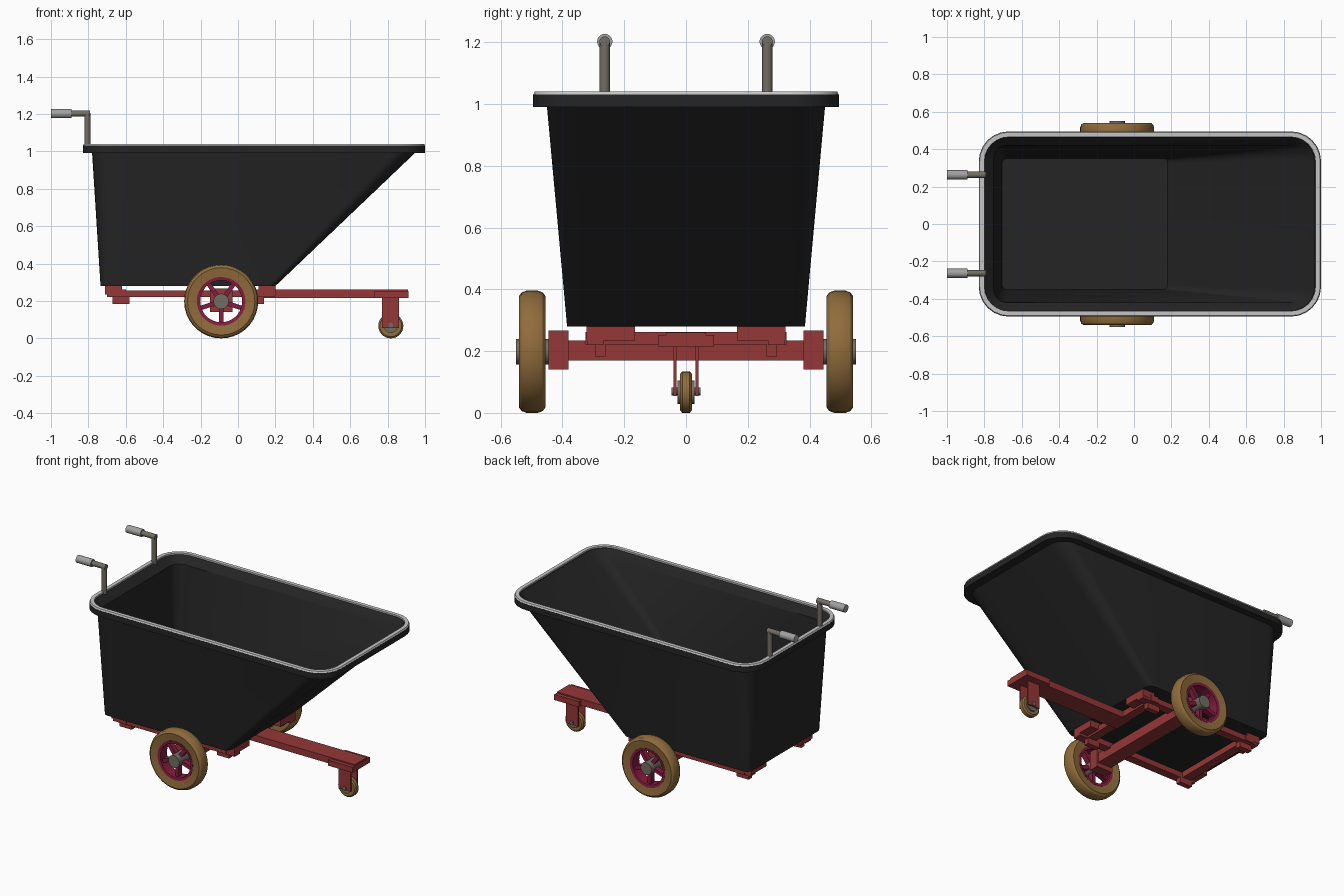
import bpy, bmesh, math
from mathutils import Matrix, Vector

if "Cube" in bpy.data.objects:
    bpy.data.objects.remove(bpy.data.objects["Cube"])


def mat(name, rgb):
    m = bpy.data.materials.new(name)
    m.diffuse_color = (*rgb, 1)
    m.use_nodes = True
    m.node_tree.nodes["Principled BSDF"].inputs["Base Color"].default_value = m.diffuse_color
    return m


BLACK = mat("black plastic", (0.018, 0.018, 0.018))
RIM = mat("light grey trim", (0.56, 0.56, 0.56))
RED = mat("red steel", (0.30, 0.038, 0.038))
CRIMSON = mat("crimson wheel rim", (0.24, 0.012, 0.05))
TAN = mat("tan rubber", (0.28, 0.15, 0.045))
STEEL = mat("warm grey steel", (0.17, 0.155, 0.125))
GRIP = mat("grey grip", (0.36, 0.36, 0.35))


def finish(name, bm, *mats, smooth=True):
    bmesh.ops.recalc_face_normals(bm, faces=bm.faces)
    me = bpy.data.meshes.new(name)
    bm.to_mesh(me)
    bm.free()
    for m in mats:
        me.materials.append(m)
    ob = bpy.data.objects.new(name, me)
    bpy.context.collection.objects.link(ob)
    if smooth:
        bpy.ops.object.select_all(action='DESELECT')
        ob.select_set(True)
        bpy.context.view_layer.objects.active = ob
        bpy.ops.object.shade_smooth_by_angle(angle=math.radians(32))
    return ob


def box(name, x, y, z, m=RED):
    bm = bmesh.new()
    bmesh.ops.create_cube(bm, size=1)
    for v in bm.verts:
        v.co = Vector([(a + b) / 2 + c * (b - a) for (a, b), c in zip((x, y, z), v.co)])
    return finish(name, bm, m, smooth=False)


def rod(name, p, q, r, m, n=20):
    p, q = Vector(p), Vector(q)
    d = q - p
    bm = bmesh.new()
    bmesh.ops.create_cone(bm, cap_ends=True, segments=n, radius1=r, radius2=r, depth=d.length,
                          matrix=Matrix.Translation((p + q) / 2) @ d.to_track_quat('Z', 'Y').to_matrix().to_4x4())
    return finish(name, bm, m)


def ring(name, c, profile, m, n=32):
    """Closed (radius, y) profile spun about the y axis through c."""
    bm = bmesh.new()
    loops = []
    for i in range(n):
        a = 2 * math.pi * i / n
        loops.append([bm.verts.new((c[0] + r * math.cos(a), c[1] + y, c[2] + r * math.sin(a)))
                      for r, y in profile])
    k = len(profile)
    for i in range(n):
        A, B = loops[i], loops[(i + 1) % n]
        for j in range(k):
            bm.faces.new((A[j], A[(j + 1) % k], B[(j + 1) % k], B[j]))
    return finish(name, bm, m)


def rounded(bm, x0, x1, h, z, r, n=7):
    """Rounded rectangle loop of vertices at height z."""
    vs = []
    for cx, cy, a0 in ((x1 - r, h - r, 0), (x0 + r, h - r, 90), (x0 + r, r - h, 180), (x1 - r, r - h, 270)):
        for i in range(n):
            a = math.radians(a0 + 90 * i / (n - 1))
            vs.append(bm.verts.new((cx + r * math.cos(a), cy + r * math.sin(a), z)))
    return vs


def loft(name, sections, m, closed=False):
    bm = bmesh.new()
    L = [rounded(bm, *s) for s in sections]
    pairs = list(zip(L, L[1:])) + ([(L[-1], L[0])] if closed else [])
    for A, B in pairs:
        for i in range(len(A)):
            j = (i + 1) % len(A)
            bm.faces.new((A[i], A[j], B[j], B[i]))
    if not closed:
        bm.faces.new(L[0])
        bm.faces.new(L[-1])
    return finish(name, bm, m)


# Tub: outer wall, rolled lip, inner wall, floor
loft("tub", [
    (-0.735, 0.20, 0.385, 0.28, 0.04),
    (-0.78, 0.945, 0.45, 0.99, 0.11),
    (-0.83, 1.0, 0.495, 0.99, 0.16),
    (-0.83, 1.0, 0.495, 1.03, 0.16),
    (-0.80, 0.965, 0.465, 1.03, 0.13),
    (-0.75, 0.92, 0.42, 0.985, 0.07),
    (-0.705, 0.18, 0.35, 0.31, 0.025)], BLACK)
loft("rim_trim", [
    (-0.83, 1.0, 0.495, 1.028, 0.16),
    (-0.825, 0.995, 0.49, 1.04, 0.155),
    (-0.80, 0.97, 0.465, 1.04, 0.13),
    (-0.80, 0.97, 0.465, 1.028, 0.13)], RIM, closed=True)

# Chassis: long front beam with end plate, cross rails, axle beam
box("front_beam", (0.08, 0.91), (-0.065, 0.065), (0.217, 0.26))
box("front_plate", (0.73, 0.912), (-0.09, 0.09), (0.215, 0.252))
box("rear_cross_rail", (-0.66, -0.60), (-0.325, 0.325), (0.222, 0.262))
box("front_cross_rail", (0.08, 0.14), (-0.325, 0.325), (0.222, 0.262))
box("axle_beam", (-0.14, -0.04), (-0.40, 0.40), (0.17, 0.235))

for s, side in ((-1, "near"), (1, "far")):
    def my(a, b):
        return tuple(sorted((s * a, s * b)))

    # Side rails, corner pads and feet
    box(f"{side}_side_rail", (-0.70, 0.20), my(0.265, 0.32), (0.22, 0.257))
    for x, end in ((-0.71, "rear"), (0.11, "front")):
        box(f"{side}_{end}_corner_pad", (x, x + 0.09), my(0.165, 0.322), (0.235, 0.282))
    for x, end in ((-0.67, "rear"), (0.05, "front")):
        box(f"{side}_{end}_foot", (x, x + 0.09), my(0.26, 0.295), (0.183, 0.222))
    box(f"{side}_axle_block", (-0.15, -0.03), my(0.38, 0.445), (0.14, 0.267))

    # Main wheel: tyre, open spoked rim, hub
    c = (-0.09, s * 0.498, 0.198)
    ring(f"{side}_tyre", c, [(0.128, -0.036), (0.18, -0.043), (0.192, -0.034), (0.198, -0.018),
                             (0.198, 0.018), (0.192, 0.034), (0.18, 0.043), (0.128, 0.036)], TAN, 36)
    ring(f"{side}_wheel_rim", c, [(0.112, -0.035), (0.13, -0.038), (0.13, 0.038), (0.112, 0.035)], CRIMSON, 36)
    for k in range(5):
        sp = box(f"{side}_spoke_{k + 1}", (0.03, 0.118), (-0.018, 0.018), (-0.012, 0.012), CRIMSON)
        sp.matrix_world = Matrix.Translation(c) @ Matrix.Rotation(math.radians(90 + 72 * k), 4, 'Y')
    rod(f"{side}_hub", (c[0], s * 0.44, c[2]), (c[0], s * 0.55, c[2]), 0.041, STEEL, 24)

    # Caster fork plate
    box(f"{side}_caster_fork", (0.77, 0.86), my(0.03, 0.04), (0.055, 0.22))

    # Handle: upright, elbow, grip
    y = s * 0.263
    rod(f"{side}_handle_post", (-0.805, y, 1.02), (-0.805, y, 1.205), 0.017, STEEL)
    rod(f"{side}_handle_bar", (-0.79, y, 1.202), (-0.90, y, 1.202), 0.017, STEEL)
    rod(f"{side}_handle_grip", (-0.89, y, 1.202), (-1.0, y, 1.202), 0.025, GRIP)

# Caster wheel and axle
ring("caster_tyre", (0.817, 0, 0.067), [(0.036, -0.019), (0.058, -0.02), (0.067, -0.012),
                                        (0.067, 0.012), (0.058, 0.02), (0.036, 0.019)], TAN, 28)
rod("caster_hub", (0.817, -0.028, 0.067), (0.817, 0.028, 0.067), 0.038, STEEL)
rod("caster_axle", (0.817, -0.047, 0.07), (0.817, 0.047, 0.07), 0.013, STEEL, 12)
